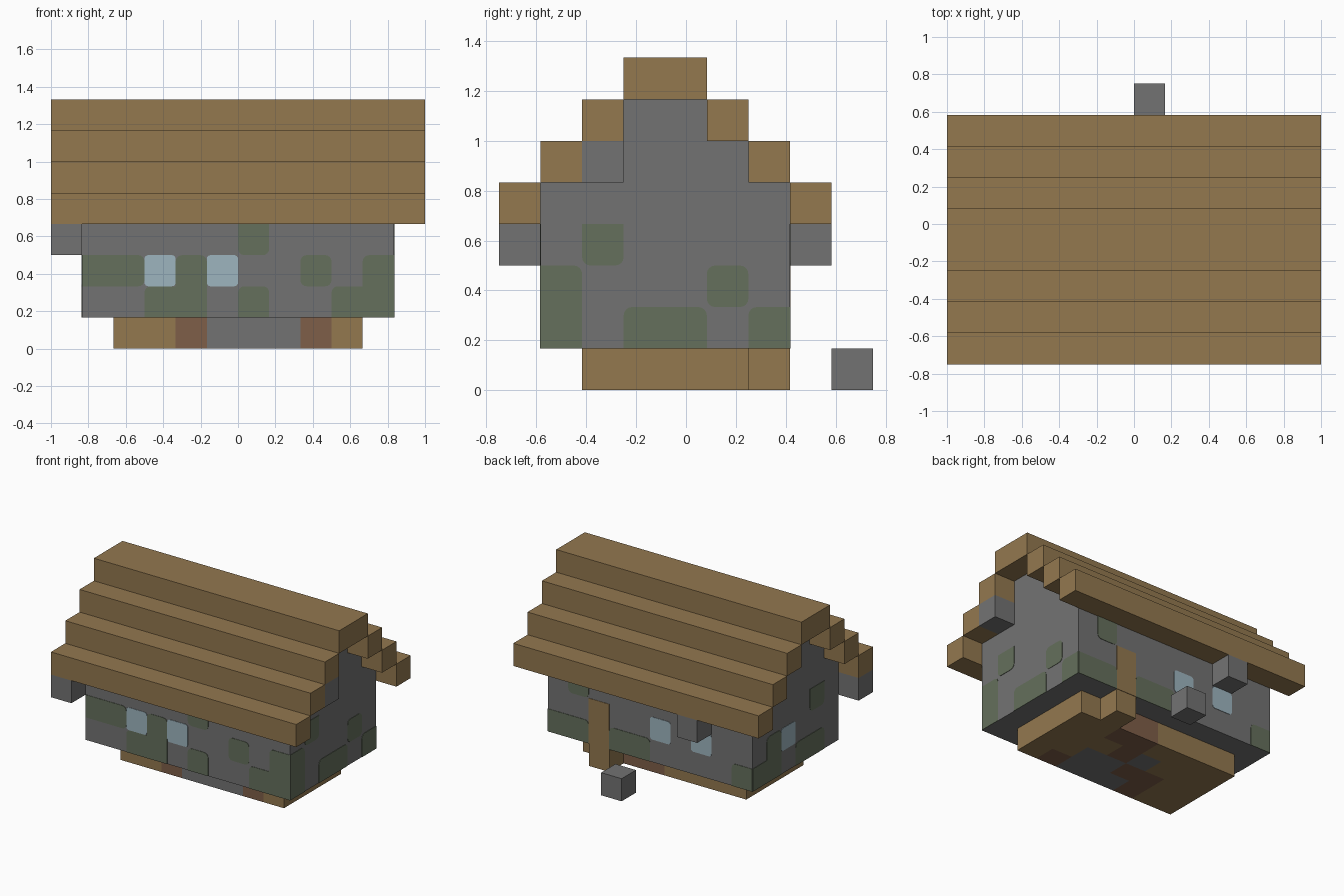
import bpy
import bmesh
import math
from mathutils import Vector

U = 1 / 6  # size of one building block

if "Cube" in bpy.data.objects:
    bpy.data.objects.remove(bpy.data.objects["Cube"])


def material(name, r, g, b):
    m = bpy.data.materials.new(name)
    m.use_nodes = True
    m.diffuse_color = (r, g, b, 1)
    m.node_tree.nodes["Principled BSDF"].inputs["Base Color"].default_value = (r, g, b, 1)
    return m


WOOD = material("wood_brown", 0.292, 0.188, 0.078)
STONE = material("stone_grey", 0.171, 0.171, 0.171)
MOSS = material("moss_green", 0.130, 0.162, 0.107)
GLASS = material("window_blue", 0.34, 0.46, 0.52)
BRICK = material("brick_red", 0.209, 0.112, 0.065)


def finish(name, bm, *mats):
    mesh = bpy.data.meshes.new(name)
    bm.to_mesh(mesh)
    bm.free()
    for m in mats:
        mesh.materials.append(m)
    obj = bpy.data.objects.new(name, mesh)
    bpy.context.collection.objects.link(obj)
    return obj


def block(name, mat, low, high):
    """Box between two corners, in block units."""
    bm = bmesh.new()
    bmesh.ops.create_cube(bm, size=1)
    for v in bm.verts:
        v.co = [U * (h if c > 0 else l) for c, l, h in zip(v.co, low, high)]
    return finish(name, bm, mat)


def profile(name, mat, outline, x0, x1):
    """Extrude a (y, z) outline along x, in block units."""
    bm = bmesh.new()
    face = bm.faces.new([bm.verts.new((x0 * U, y * U, z * U)) for y, z in outline])
    moved = bmesh.ops.extrude_face_region(bm, geom=[face])["geom"]
    bmesh.ops.translate(bm, vec=((x1 - x0) * U, 0, 0),
                        verts=[g for g in moved if isinstance(g, bmesh.types.BMVert)])
    bmesh.ops.recalc_face_normals(bm, faces=bm.faces)
    return finish(name, bm, mat)


# Walls: stepped gable, symmetric about the ridge
MID = -0.5
half = [(3, 1), (3, 5), (2, 5), (2, 6), (1, 6), (1, 7)]
profile("walls", STONE, [(MID + y, z) for y, z in half]
        + [(MID - y, z) for y, z in reversed(half)], -5, 5)

# Roof: a ridge beam and three steps down each side
block("roof_ridge", WOOD, (-6, MID - 1, 7), (6, MID + 1, 8))
for step in range(1, 4):
    for side, s in (("front", -1), ("back", 1)):
        ys = sorted((MID + s * step, MID + s * (step + 1)))
        block(f"roof_step_{side}_{step}", WOOD, (-6, ys[0], 7 - step), (6, ys[1], 8 - step))

# Single stone blocks
for name, corner in {
    "front_eave_stone": (-6, -4.5, 3),
    "back_eave_stone": (-3, 2.5, 3),
    "gable_stone": (5, -2.5, 5),
    "loose_stone": (0, 3.5, 0),
}.items():
    block(name, STONE, corner, [c + 1 for c in corner])

# Floor slab: one letter per block, from +x to -x, front row first
FLOOR = ["WBSSSBWW",
         "WWSSBBWW",
         "WWWBSWWW",
         "WWBBWWWW"]
bm = bmesh.new()
bmesh.ops.create_grid(bm, x_segments=8, y_segments=4, size=0.5)
for v in bm.verts:
    v.co = (v.co.x * 8 * U, (v.co.y * 4 + MID) * U, 0)
for f in list(bm.faces):
    c = f.calc_center_median() / U
    f.material_index = "WSB".index(FLOOR[int(c.y + 2.5)][int(4 - c.x)])
moved = bmesh.ops.extrude_face_region(bm, geom=list(bm.faces), use_keep_orig=True)["geom"]
bmesh.ops.translate(bm, vec=(0, 0, U), verts=[g for g in moved if isinstance(g, bmesh.types.BMVert)])
bmesh.ops.recalc_face_normals(bm, faces=bm.faces)
# side faces take the colour of the block behind them
for f in bm.faces:
    f.normal_update()
    c = f.calc_center_median() / U
    col = min(7, max(0, int(4 - c.x)))
    row = min(3, max(0, int(c.y + 2.5)))
    f.material_index = "WSB".index(FLOOR[row][col])
finish("floor_slab", bm, WOOD, STONE, BRICK)
block("door_step", WOOD, (2, 1.5, 0), (3, 2.5, 1))


def wall_plates(side, origin, u, rows):
    """Thin plates on a wall; rows run top down, read from outside."""
    origin, u, up = Vector(origin), Vector(u), Vector((0, 0, 1))
    normal = u.cross(up)
    rows = rows[::-1]

    def same(i, j, key):
        inside = 0 <= j < len(rows) and 0 <= i < len(rows[0])
        return not inside or rows[j][i] == key

    for key, (part, mat) in {"G": ("moss", MOSS), "W": ("windows", GLASS), "D": ("door", WOOD)}.items():
        if not any(key in r for r in rows):
            continue
        bm = bmesh.new()
        for j, row in enumerate(rows):
            for i, letter in enumerate(row):
                if letter != key:
                    continue
                pts = []
                for n, (a, b) in enumerate(((-1, -1), (1, -1), (1, 1), (-1, 1))):
                    rounded = key != "D" and not same(i + a, j, key) and not same(i, j + b, key)
                    r = (0.2 if key == "G" else 0.12) if rounded else 0
                    for k in range(5 if rounded else 1):
                        t = math.pi * (1 + n / 2 + k / 8)
                        pts.append((i + 0.5 + a * (0.5 - r) + r * math.cos(t),
                                    j + 0.5 + b * (0.5 - r) + r * math.sin(t)))
                bm.faces.new([bm.verts.new((origin + u * p + up * q) * U + normal * 0.003)
                              for p, q in pts])
        bmesh.ops.remove_doubles(bm, verts=bm.verts, dist=0.0001)
        obj = finish(f"{side}_{part}", bm, mat)
        thick = obj.modifiers.new("thickness", "SOLIDIFY")
        thick.thickness = 0.004
        thick.offset = -1


# Moss, windows and door on the four walls
wall_plates("front", (-5, -3.5, 1), (1, 0, 0),
            [".....G....",
             "GGWGW..G.G",
             "..GG.G..GG"])
wall_plates("left", (5, -3.5, 1), (0, 1, 0),
            [".G....",
             "G...G.",
             "G.GG.G"])
wall_plates("back", (5, 2.5, 1), (-1, 0, 0),
            [".G........",
             "..D..W.W..",
             "GGDGG....G"])
wall_plates("right", (-5, 2.5, 1), (0, -1, 0),
            ["....G.",
             ".GW...",
             "GG.GG."])
